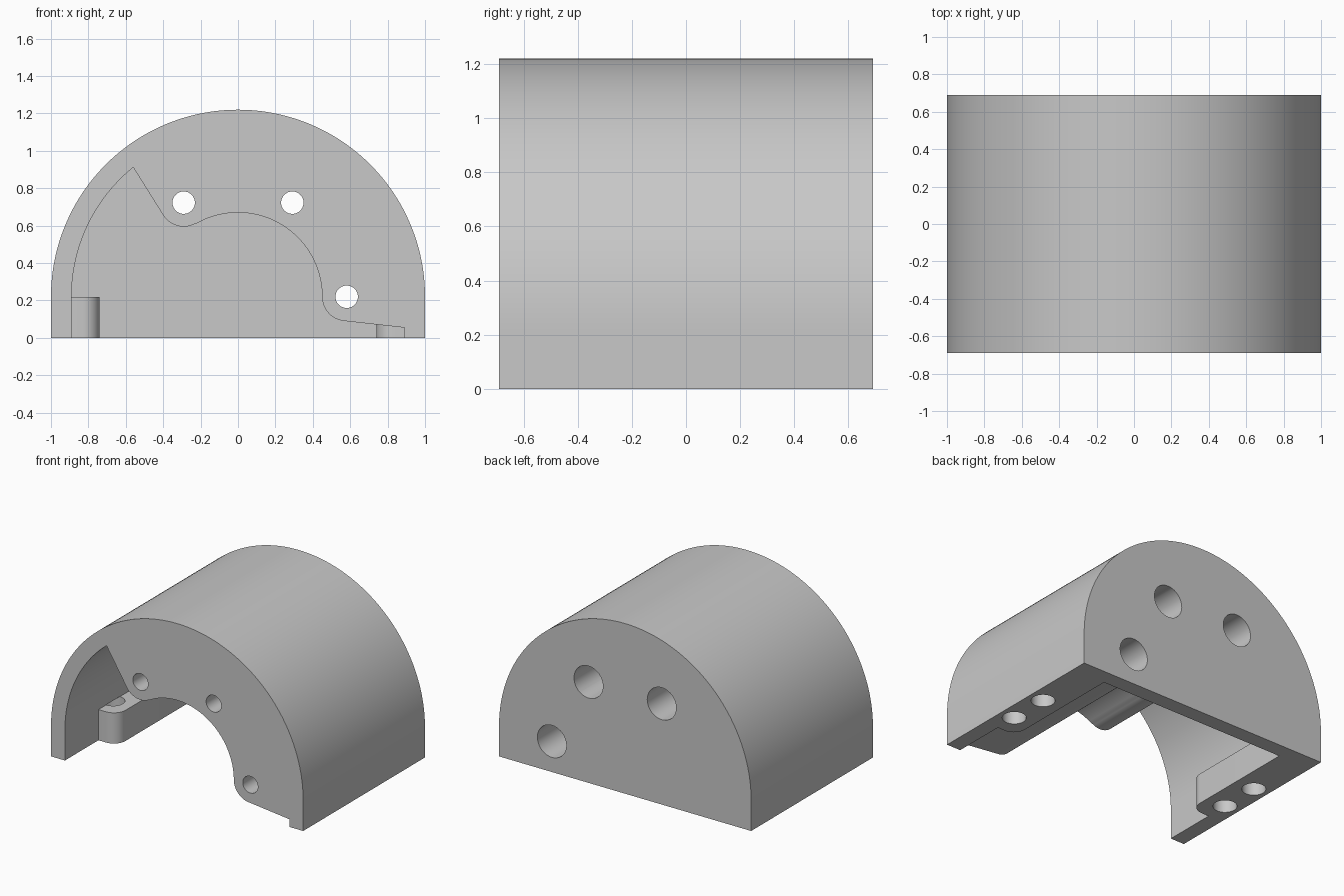
import bpy
import bmesh
from math import cos, sin, radians
from mathutils import Matrix

if "Cube" in bpy.data.objects:
    bpy.data.objects.remove(bpy.data.objects["Cube"], do_unlink=True)

DEPTH = 0.69      # half length along y
AXIS_Z = 0.22     # height of the housing axis
WALL = 0.11

grey = bpy.data.materials.new("plain grey")
grey.use_nodes = True
colour = (0.58, 0.58, 0.58, 1)
grey.diffuse_color = colour
grey.node_tree.nodes["Principled BSDF"].inputs["Base Color"].default_value = colour


def arc(cx, cy, r, start, end, steps):
    angles = [radians(start + (end - start) * i / steps) for i in range(steps + 1)]
    return [(cx + r * cos(a), cy + r * sin(a)) for a in angles]


def extrude(name, outline, low, high, upright=False):
    """Solid from a 2D outline: along y for (x, z), or along z if upright."""
    bm = bmesh.new()
    place = (lambda p: (p[0], p[1], low)) if upright else (lambda p: (p[0], low, p[1]))
    face = bm.faces.new([bm.verts.new(place(p)) for p in outline])
    new = bmesh.ops.extrude_face_region(bm, geom=[face])["geom"]
    shift = (0, 0, high - low) if upright else (0, high - low, 0)
    bmesh.ops.translate(bm, vec=shift, verts=[v for v in new if isinstance(v, bmesh.types.BMVert)])
    bmesh.ops.recalc_face_normals(bm, faces=bm.faces)
    mesh = bpy.data.meshes.new(name)
    bm.to_mesh(mesh)
    bm.free()
    mesh.materials.append(grey)
    obj = bpy.data.objects.new(name, mesh)
    bpy.context.collection.objects.link(obj)
    return obj


def cut(target, cutter):
    mod = target.modifiers.new("cut", "BOOLEAN")
    mod.operation = "DIFFERENCE"
    mod.solver = "EXACT"
    mod.object = cutter
    bpy.context.view_layer.objects.active = target
    bpy.ops.object.modifier_apply(modifier=mod.name)
    bpy.data.objects.remove(cutter, do_unlink=True)


# Arched outer body
housing = extrude("housing", [(1, 0)] + arc(0, AXIS_Z, 1, 0, 180, 96) + [(-1, 0)], -DEPTH, DEPTH)

# Cavity open at the front and below, leaving the back wall
outline = [(-0.89, -0.1)]
outline += arc(0, AXIS_Z, 0.89, 180, 129, 28)           # thin shell side
outline += arc(-0.29, 0.725, 0.13, 210, 299, 16)        # bulge around upper screw
outline += arc(0, AXIS_Z, 0.45, 119, 1, 48)             # central bore
outline += arc(0.58, AXIS_Z, 0.13, 180, 264, 16)        # bulge around lower screw
outline += [(0.89, 0.055), (0.89, -0.1)]
cavity = extrude("cavity", outline, -1, DEPTH - WALL)

# Mounting lugs on both sides, with one rounded corner each
for side in (-1, 1):
    lug = [(1.2, -0.31), (1.2, 0.9), (0.74, 0.9)] + arc(0.83, -0.22, 0.09, 180, 270, 12)
    cut(cavity, extrude("lug", [(side * x, y) for x, y in lug], -0.3, AXIS_Z, True))
cut(housing, cavity)

# Vertical screw holes in the lugs
for side in (-1, 1):
    for y in (-0.145, 0.145):
        ring = arc(side * 0.89, y, 0.078, 0, 360, 32)[:-1]
        cut(housing, extrude("lug_hole", ring, -0.1, AXIS_Z + 0.001, True))

# Long screw holes, wider from the back
for angle in (0, 60, 120):
    x, z = 0.581 * cos(radians(angle)), AXIS_Z + 0.581 * sin(radians(angle))
    for radius, low in ((0.06, -1), (0.115, -0.1)):
        ring = arc(x, z, radius, 0, 360, 40)[:-1]
        cut(housing, extrude("screw_hole", ring, low, 1))

bpy.ops.object.select_all(action="DESELECT")
housing.select_set(True)
bpy.context.view_layer.objects.active = housing
bpy.ops.object.shade_smooth_by_angle(angle=radians(25))
